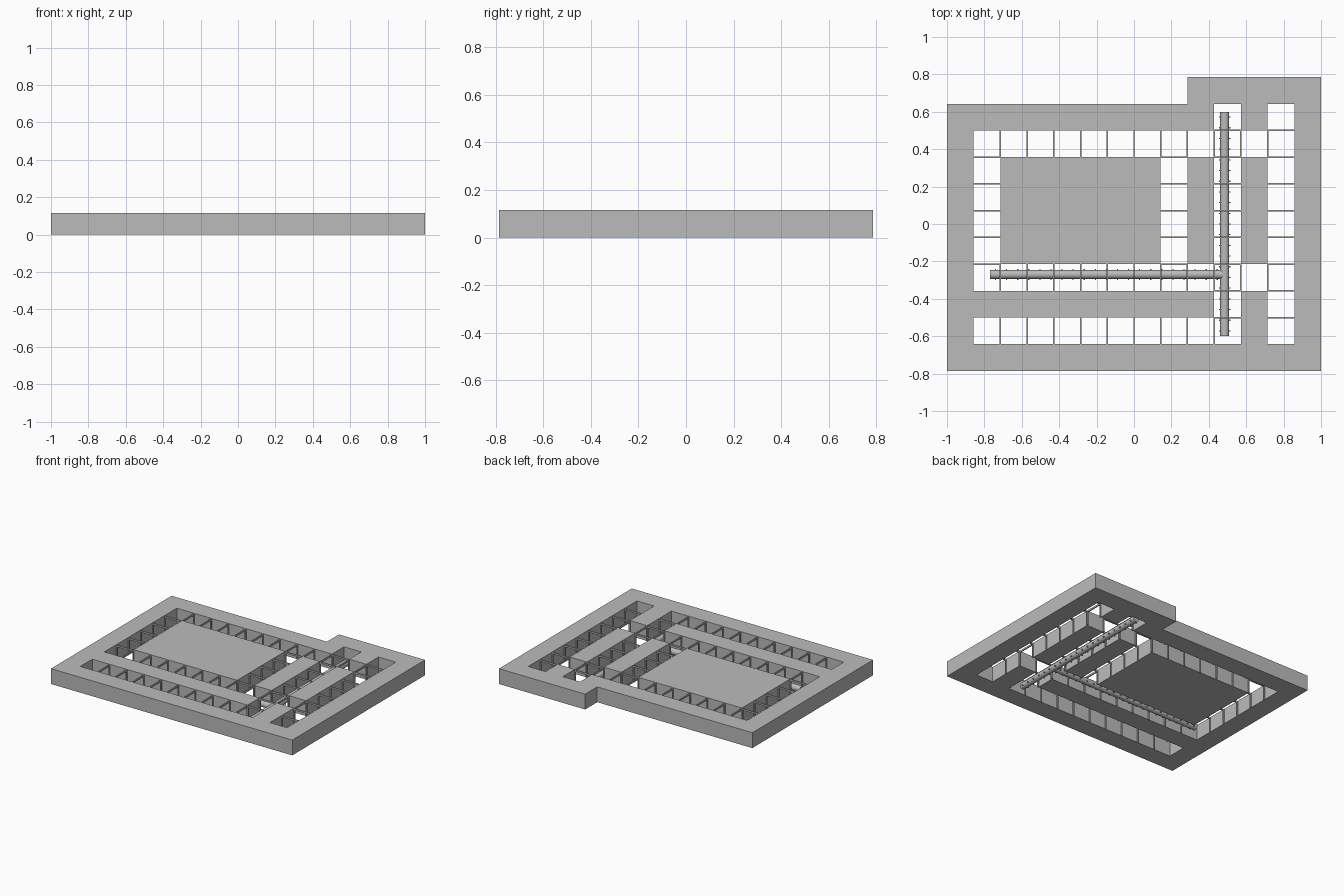
import bpy, bmesh, math
from mathutils import Matrix, Vector

if "Cube" in bpy.data.objects:
    bpy.data.objects.remove(bpy.data.objects["Cube"])

C = 1 / 7            # cell size
H = 0.115            # slab height
Y0 = -5.5 * C

# Plan, back row first: # solid, o open corridor, . outside
plan = [".........#####",
        "##########o#o#",
        "#oooooooooooo#",
        "#o######o#o#o#",
        "#o######o#o#o#",
        "#o######o#o#o#",
        "#o######o#o#o#",
        "#oooooooooooo#",
        "##########o#o#",
        "#oooooooooo#o#",
        "##############"][::-1]

grey = bpy.data.materials.new("stone grey")
grey.diffuse_color = (0.5, 0.5, 0.5, 1)
grey.use_nodes = True
grey.node_tree.nodes["Principled BSDF"].inputs["Base Color"].default_value = grey.diffuse_color


def cell(i, j):
    if 0 <= j < 11 and 0 <= i < 14:
        return plan[j][i]
    return "."


def finish(name, bm):
    me = bpy.data.meshes.new(name)
    bm.to_mesh(me)
    bm.free()
    me.materials.append(grey)
    ob = bpy.data.objects.new(name, me)
    bpy.context.collection.objects.link(ob)
    return ob


def add_box(bm, centre, size):
    m = Matrix.Translation(centre) @ Matrix.Diagonal((*size, 1))
    bmesh.ops.create_cube(bm, size=1, matrix=m)


# Maze slab: top and bottom per solid cell, walls where a neighbour is not solid
bm = bmesh.new()
for j in range(11):
    for i in range(14):
        if cell(i, j) != "#":
            continue
        x, y = -1 + i * C, Y0 + j * C
        p = [(x, y), (x + C, y), (x + C, y + C), (x, y + C)]
        bm.faces.new([bm.verts.new((a, b, H)) for a, b in p])
        bm.faces.new([bm.verts.new((a, b, 0)) for a, b in reversed(p)])
        for k, (di, dj) in enumerate([(0, -1), (1, 0), (0, 1), (-1, 0)]):
            if cell(i + di, j + dj) != "#":
                a, b = p[k], p[(k + 1) % 4]
                bm.faces.new([bm.verts.new(v) for v in
                              ((*a, 0), (*b, 0), (*b, H), (*a, H))])
bmesh.ops.remove_doubles(bm, verts=bm.verts, dist=0.0005)
finish("maze_slab", bm)

# Thin frames across the corridors at every cell boundary
T = 0.008
bm = bmesh.new()
for j in range(11):
    for i in range(14):
        if cell(i, j) != "o":
            continue
        xc, yc = -1 + (i + .5) * C, Y0 + (j + .5) * C
        for di, dj in ((1, 0), (0, 1)):
            if cell(i + di, j + dj) != "o":
                continue
            c = Vector((xc + di * C / 2, yc + dj * C / 2, 0))
            side = Vector((dj, di, 0))
            across = (C if dj else T, C if di else T)
            add_box(bm, c + Vector((0, 0, H - 0.008)), (*across, 0.012))
            for s in (-1, 1):
                add_box(bm, c + side * s * (C - T) / 2 + Vector((0, 0, H / 2)),
                        (T, T, H - 0.004))
finish("corridor_frames", bm)


# Pipes lying in the corridors, with small side pins
def pipe(name, start, end, z=0.03, r=0.024):
    a, b = Vector((*start, z)), Vector((*end, z))
    d = b - a
    rot = d.to_track_quat('Z', 'Y').to_matrix().to_4x4()
    bm = bmesh.new()
    bmesh.ops.create_cone(bm, cap_ends=True, segments=20, radius1=r, radius2=r,
                          depth=d.length, matrix=Matrix.Translation((a + b) / 2) @ rot)
    for f in bm.faces:
        f.smooth = len(f.verts) == 4
    for e in bm.edges:
        e.smooth = e.calc_face_angle(0) < math.radians(40)
    finish(name, bm)
    bm = bmesh.new()
    u = d.normalized()
    n = Vector((-u.y, u.x, 0))
    count = round(d.length / 0.058)
    for k in range(count):
        c = a + d * (k + .5) / count
        size = [abs(u[q]) * 0.006 + abs(n[q]) * 0.06 for q in range(2)]
        add_box(bm, c - Vector((0, 0, 0.012)), (*size, 0.006))
    finish(name + "_pins", bm)


pipe("long_pipe", (-0.77, -0.27), (0.475, -0.27))
pipe("cross_pipe", (0.485, -0.6), (0.485, 0.6))
